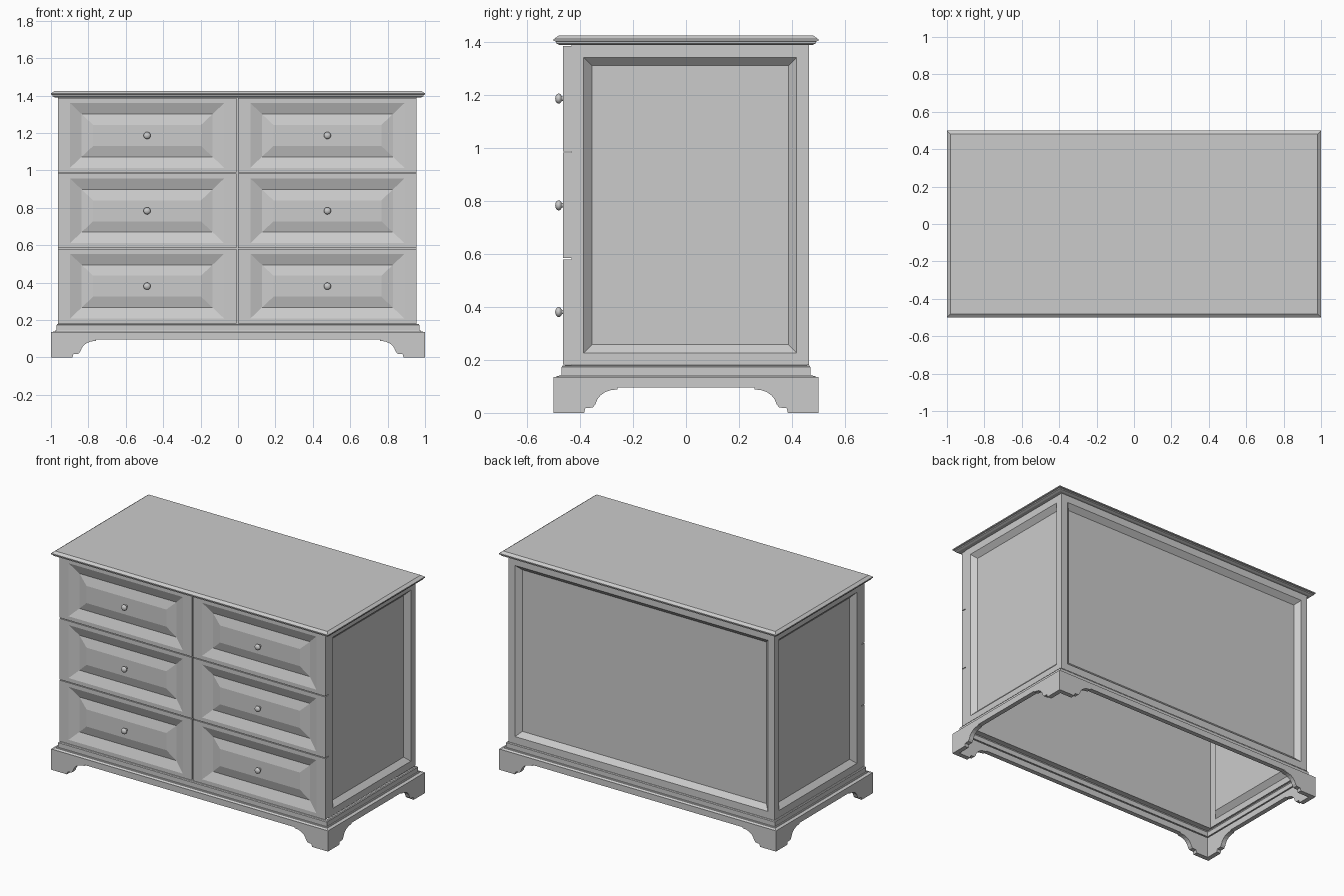
import bpy, bmesh, math
from mathutils import Matrix, Vector

if "Cube" in bpy.data.objects:
    bpy.data.objects.remove(bpy.data.objects["Cube"])


def finish(name, bm):
    bmesh.ops.remove_doubles(bm, verts=bm.verts, dist=1e-5)
    bmesh.ops.recalc_face_normals(bm, faces=bm.faces)
    me = bpy.data.meshes.new(name)
    bm.to_mesh(me)
    bm.free()
    ob = bpy.data.objects.new(name, me)
    bpy.context.collection.objects.link(ob)
    return ob


def rect_loft(name, rings, cap_start=True, cap_end=True, matrix=Matrix()):
    """Join rectangles given as (half x, half y, height)."""
    bm = bmesh.new()
    loops = [[bm.verts.new((sx * a, sy * b, h))
              for sx, sy in ((-1, -1), (1, -1), (1, 1), (-1, 1))] for a, b, h in rings]
    for lo, hi in zip(loops, loops[1:]):
        for i in range(4):
            j = (i + 1) % 4
            bm.faces.new((lo[i], lo[j], hi[j], hi[i]))
    if cap_start:
        bm.faces.new(loops[0][::-1])
    if cap_end:
        bm.faces.new(loops[-1])
    bm.transform(matrix)
    return finish(name, bm)


def stepped(hx, hy, steps):
    return [(hx - d, hy - d, z) for d, z in steps]


BX = -0.004  # body sits slightly left of the centre

# moulded table top
rect_loft("top_board", stepped(1.0, 0.5, [
    (0.022, 1.39), (0.008, 1.396), (0.008, 1.403), (0.0, 1.405), (0.0, 1.412),
    (0.004, 1.414), (0.018, 1.425)]))

# moulding between skirt and body, an open shell
rect_loft("base_moulding", stepped(1.0, 0.5, [
    (0.0, 0.125), (0.003, 0.133), (0.014, 0.139), (0.020, 0.139), (0.022, 0.143),
    (0.030, 0.143), (0.030, 0.173), (0.034, 0.178), (0.043, 0.18)]), False, False)

# carcass with recessed panels on the sides and back, open below
bm = bmesh.new()
bmesh.ops.create_cube(bm, size=1)
bm.transform(Matrix.Translation((BX, 0.016, 0.785)) @ Matrix.Diagonal((1.918, 0.898, 1.21, 1)))
bm.normal_update()
bmesh.ops.delete(bm, geom=[f for f in bm.faces if f.normal.z < -0.5], context='FACES_ONLY')
panels = [f for f in bm.faces if abs(f.normal.x) > 0.5 or f.normal.y > 0.5]
bmesh.ops.inset_individual(bm, faces=panels, thickness=0.066)
bmesh.ops.inset_individual(bm, faces=panels, thickness=0.044, depth=-0.03)
finish("carcass", bm)


# bracket-foot skirt boards
def skirt_board(name, half, thick, matrix):
    side = [(0.0, 0.135), (0.0, 0.0), (0.115, 0.0), (0.12, 0.018), (0.148, 0.02)]
    side += [(0.235 - 0.078 * math.cos(t), 0.022 + 0.066 * math.sin(t))
             for t in [math.radians(a) for a in range(10, 91, 16)]]
    side += [(0.241, 0.089), (0.241, 0.095)]
    pts = [(x - half, z) for x, z in side] + [(half - x, z) for x, z in reversed(side)]
    bm = bmesh.new()
    face = bm.faces.new([bm.verts.new((x, 0, z)) for x, z in pts])
    ext = bmesh.ops.extrude_face_region(bm, geom=[face])
    bmesh.ops.translate(bm, vec=(0, thick, 0),
                        verts=[v for v in ext['geom'] if isinstance(v, bmesh.types.BMVert)])
    bm.transform(matrix)
    return finish(name, bm)


for i, name in enumerate(("front_skirt", "right_skirt", "back_skirt", "left_skirt")):
    half, dist = ((1.0, 0.5), (0.5, 1.0))[i % 2]
    skirt_board(name, half, 0.03, Matrix.Rotation(i * math.pi / 2, 4, 'Z')
                @ Matrix.Translation((0, -dist, 0)))


# turned knob from a small profile
def knob(name, x, y, z):
    prof = [(0.009, -0.025), (0.008, 0.004)]
    prof += [(0.019 * math.sin(t), 0.017 - 0.013 * math.cos(t))
             for t in [math.radians(a) for a in range(30, 180, 15)]] + [(0.0, 0.03)]
    bm = bmesh.new()
    vs = [bm.verts.new((r, 0, h)) for r, h in prof]
    edges = [bm.edges.new(p) for p in zip(vs, vs[1:])]
    bmesh.ops.spin(bm, geom=vs + edges, cent=(0, 0, 0), axis=(0, 0, 1),
                   angle=2 * math.pi, steps=20)
    bm.transform(Matrix.Translation((x, y, z)) @ Matrix.Rotation(math.pi / 2, 4, 'X'))
    ob = finish(name, bm)
    for p in ob.data.polygons:
        p.use_smooth = True


# six drawers with bevelled frames and raised fields
W, H = 0.477, 0.199
for row in range(3):
    for col, sx in enumerate((-1, 1)):
        x, z = BX + sx * 0.482, 0.381 + row * 0.403
        place = Matrix.Translation((x, -0.433, z)) @ Matrix.Rotation(math.pi / 2, 4, 'X')
        rect_loft(f"drawer_{row}_{col}", [
            (W, H, 0.0), (W, H, 0.031), (W - 0.065, H - 0.026, 0.031),
            (W - 0.127, H - 0.085, 0.008), (W - 0.189, H - 0.143, 0.024)], matrix=place)
        knob(f"knob_{row}_{col}", x, -0.464, z)
